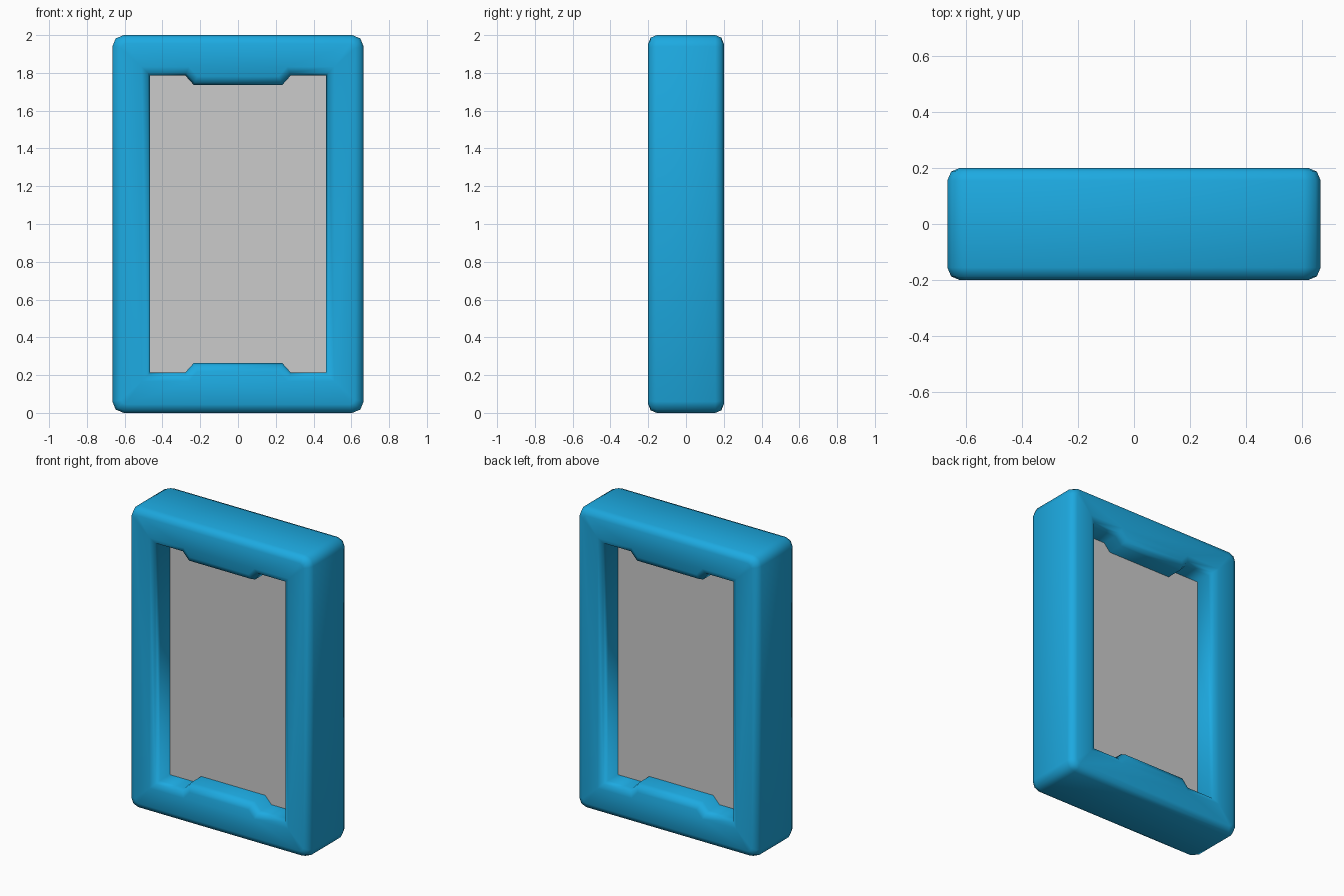
import bpy, bmesh, math
from mathutils import Vector

if "Cube" in bpy.data.objects:
    bpy.data.objects.remove(bpy.data.objects["Cube"])


def inset(pts, d):
    """Move a counter-clockwise outline inward by d with mitred corners."""
    out = []
    for i, p in enumerate(pts):
        a = (p - pts[i - 1]).normalized()
        b = (pts[(i + 1) % len(pts)] - p).normalized()
        na, nb = Vector((-a.y, a.x)), Vector((-b.y, b.x))
        out.append(p + (na + nb) * (d / (1 + na.dot(nb))))
    return out


def rounded_rect(hx, hz, r, seg):
    pts = []
    for k, (sx, sz) in enumerate([(1, 1), (-1, 1), (-1, -1), (1, -1)]):
        for j in range(seg + 1):
            t = math.pi / 2 * (k + j / seg)
            pts.append(Vector((sx * (hx - r) + r * math.cos(t),
                               sz * (hz - r) + r * math.sin(t))))
    return pts


def add_wall(bm, outline, rings):
    """Loft an outline through (inset, y) rings; return first and last loops' edges."""
    loops = [[bm.verts.new((p.x, y, p.y + 1)) for p in inset(outline, d)] for d, y in rings]
    n = len(outline)
    for lo, hi in zip(loops, loops[1:]):
        for i in range(n):
            j = (i + 1) % n
            bm.faces.new((lo[i], lo[j], hi[j], hi[i]))
    return [[bm.edges.get((l[i], l[(i + 1) % n])) for i in range(n)]
            for l in (loops[0], loops[-1])]


def add_object(name, bm):
    bmesh.ops.recalc_face_normals(bm, faces=bm.faces[:])
    me = bpy.data.meshes.new(name)
    bm.to_mesh(me)
    bm.free()
    ob = bpy.data.objects.new(name, me)
    bpy.context.collection.objects.link(ob)
    return ob


# Outlines: rounded outer edge, and opening with a raised lip at top and bottom
outer = rounded_rect(0.665, 1.0, 0.06, 2)
lip = [(0.465, 0.787), (0.28, 0.787), (0.235, 0.737)]
top = lip + [(-x, z) for x, z in reversed(lip)]
opening = [Vector(p) for p in top] + [Vector((-x, -z)) for x, z in top]

# Rounded edge section, mirrored front to back
half, r = 0.2, 0.045
edge = [(r * (1 - math.cos(t)), half - r + r * math.sin(t))
        for t in (0, math.pi / 4, math.pi / 2)]
section = [(d, -y) for d, y in reversed(edge)] + edge

# Frame
bm = bmesh.new()
out_loops = add_wall(bm, outer, section)
in_loops = add_wall(bm, opening, [(-d, y) for d, y in section])
for a, b in zip(out_loops, in_loops):
    bmesh.ops.triangle_fill(bm, edges=a + b, use_beauty=True)
frame = add_object("frame", bm)
frame.data.polygons.foreach_set("use_smooth", [True] * len(frame.data.polygons))
mat = bpy.data.materials.new("blue")
mat.diffuse_color = (0.012, 0.40, 0.75, 1)
mat.use_nodes = True
mat.node_tree.nodes["Principled BSDF"].inputs["Base Color"].default_value = mat.diffuse_color
frame.data.materials.append(mat)

# Panel set in the middle of the opening
bm = bmesh.new()
bmesh.ops.create_cube(bm, size=1)
bmesh.ops.scale(bm, vec=(0.95, 0.1, 1.6), verts=bm.verts[:])
bmesh.ops.translate(bm, vec=(0, 0, 1), verts=bm.verts[:])
add_object("panel", bm)
